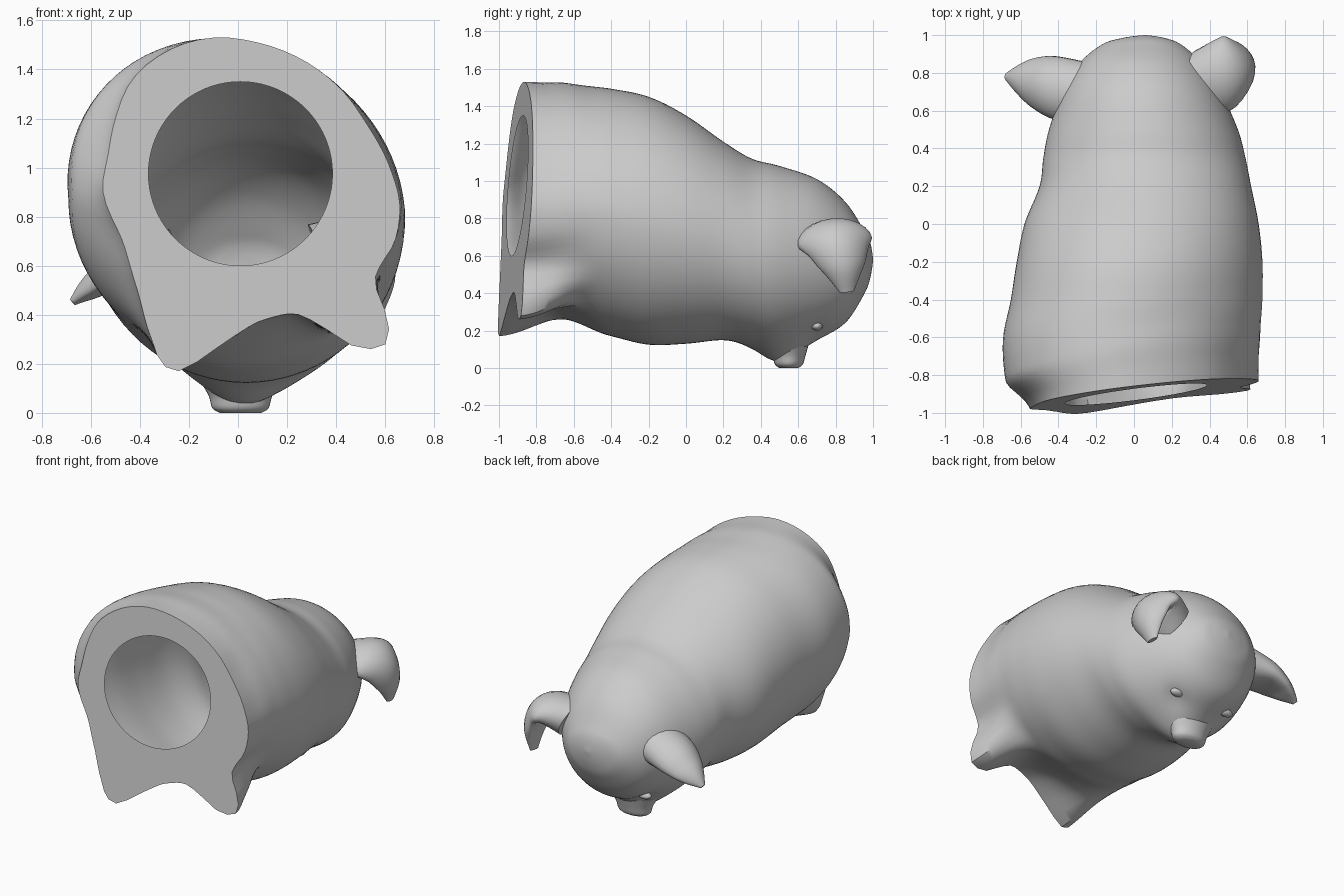
import bpy, bmesh, math
from mathutils import Vector

if "Cube" in bpy.data.objects:
    bpy.data.objects.remove(bpy.data.objects["Cube"])

N = 80


def finish(bm, name, angle=40):
    bmesh.ops.recalc_face_normals(bm, faces=bm.faces)
    mesh = bpy.data.meshes.new(name)
    bm.to_mesh(mesh)
    bm.free()
    ob = bpy.data.objects.new(name, mesh)
    bpy.context.collection.objects.link(ob)
    bpy.ops.object.select_all(action='DESELECT')
    ob.select_set(True)
    bpy.context.view_layer.objects.active = ob
    bpy.ops.object.shade_smooth_by_angle(angle=math.radians(angle))
    return ob


def loft(name, rings, angle=40, open_start=False):
    bm = bmesh.new()
    vs = [[bm.verts.new(p) for p in r] for r in rings]
    n = len(rings[0])
    for a, b in zip(vs, vs[1:]):
        for i in range(n):
            bm.faces.new((a[i], a[(i + 1) % n], b[(i + 1) % n], b[i]))
    if not open_start:
        bm.faces.new(vs[0][::-1])
    bm.faces.new(vs[-1])
    return finish(bm, name, angle)


def spline(keys, steps):
    """Catmull-Rom samples through rows of numbers."""
    k = [keys[0]] + list(keys) + [keys[-1]]
    out = []
    for i in range(1, len(k) - 2):
        for j in range(steps):
            t = j / steps
            out.append([0.5 * (2 * b + (c - a) * t + (2 * a - 5 * b + 4 * c - d) * t * t
                               + (3 * b - a - 3 * c + d) * t ** 3)
                        for a, b, c, d in zip(k[i - 1], k[i], k[i + 1], k[i + 2])])
    return out + [list(keys[-1])]


def fade(v, lo, hi):
    t = min(1, max(0, (v - lo) / (hi - lo)))
    return 1 - t * t * (3 - 2 * t)


# Outline of the flat rear cut (x, z), with two feet and an arch
CX, CZ = 0.08, 0.8
outline = [(0.66, 0.85), (0.62, 1.0), (0.53, 1.17), (0.42, 1.32), (0.28, 1.43), (0.08, 1.51),
           (-0.1, 1.53), (-0.28, 1.48), (-0.43, 1.36), (-0.5, 1.2), (-0.53, 1.05), (-0.55, 0.9),
           (-0.47, 0.7), (-0.41, 0.5), (-0.36, 0.32), (-0.31, 0.2), (-0.24, 0.17), (-0.18, 0.2),
           (-0.05, 0.29), (0.08, 0.37), (0.22, 0.405), (0.33, 0.36), (0.45, 0.28), (0.54, 0.26),
           (0.61, 0.29), (0.61, 0.38), (0.56, 0.52), (0.58, 0.6), (0.64, 0.7)]
polar = sorted((math.atan2(z - CZ, x - CX) % math.tau, math.hypot(x - CX, z - CZ)) for x, z in outline)
polar = [(polar[-1][0] - math.tau, polar[-1][1])] + polar + [(polar[0][0] + math.tau, polar[0][1])]
polar = spline(polar, 6)


def cut_point(a):
    for (a0, r0), (a1, r1) in zip(polar, polar[1:]):
        if a0 <= a <= a1:
            r = r0 + (r1 - r0) * (a - a0) / (a1 - a0)
            return CX + r * math.cos(a), CZ + r * math.sin(a)


def slanted(x, s, z):
    # rear rings lean with the slanted cut, then straighten out
    k = fade(s, -0.982, -0.2)
    return (x, s + k * (0.128 * x + 0.0815 * z), z)


def bump(x, y, cx, cy, wx, wy):
    return math.exp(-((x - cx) / wx) ** 2 - ((y - cy) / wy) ** 2)


angles = [math.tau * i / N for i in range(N)]

# Round opening in the rear face: the body is a thin hollow skin
rings = [[slanted(0.01 + 0.375 * math.cos(a), -0.982, 0.975 + 0.375 * math.sin(a)) for a in angles]]

# Body and head: y, left, right, bottom, top
keys = [(-0.982, -0.64, 0.62, 0.25, 1.53), (-0.8, -0.68, 0.67, 0.25, 1.53), (-0.6, -0.69, 0.675, 0.22, 1.51),
        (-0.4, -0.65, 0.68, 0.17, 1.49), (-0.2, -0.62, 0.68, 0.125, 1.45), (0, -0.58, 0.66, 0.13, 1.35),
        (0.2, -0.5, 0.62, 0.15, 1.21), (0.35, -0.48, 0.59, 0.13, 1.12), (0.5, -0.45, 0.55, 0.11, 1.08),
        (0.7, -0.38, 0.46, 0.16, 1.01), (0.85, -0.29, 0.36, 0.24, 0.89), (0.95, -0.17, 0.25, 0.39, 0.74),
        (0.985, -0.06, 0.16, 0.48, 0.67), (1.0, 0.05, 0.07, 0.57, 0.59)]
for s, xl, xr, zb, zt in spline(keys, 7):
    ring = []
    for a in angles:
        x = (xl + xr) / 2 + (xr - xl) / 2 * math.cos(a)
        dz = (zt - zb) / 2 * math.sin(a)
        x -= 0.11 * max(0, dz) * fade(s, -0.7, 0.3)
        z = (zb + zt) / 2 + dz
        low, right = max(0, -math.sin(a)), max(0, math.cos(a))
        hi = -0.72 + 0.3 * max(low, right) - 0.1 * max(0, -math.cos(a))
        w = fade(s, -1.0, hi) if s > -0.98 else 1
        ox, oz = cut_point(a)
        # muzzle swelling, and shallow eye sockets under the brow
        z -= low * 0.075 * bump(x, s, 0.01, 0.5, 0.2, 0.15)
        z += low * 0.025 * (bump(x, s, 0.22, 0.67, 0.08, 0.06) + bump(x, s, -0.17, 0.67, 0.08, 0.06))
        ring.append(slanted(x + (ox - x) * w, s, z + (oz - z) * w))
    rings.append(ring)
loft("hollow_body", rings, 40, True)


# Floppy cupped ears: x, y, z, half width, half thickness, cupping
def ear(name, keys, side):
    path = spline(keys, 6)
    ring_list = []
    for i, (x, y, z, w, t, cup) in enumerate(path):
        a, b = path[max(0, i - 1)], path[min(len(path) - 1, i + 1)]
        tan = Vector(b[:3]) - Vector(a[:3])
        wide = Vector((-0.1, side, 0.12)).normalized()
        nor = tan.cross(wide).normalized()
        c = Vector((x, y, z))
        ring_list.append([c + wide * w * math.cos(q) + nor * (t * math.sin(q) - cup * math.cos(q) ** 2)
                          for q in (math.tau * j / 24 for j in range(24))])
    loft(name, ring_list, 50)


ear("right_ear", [(0.34, 0.75, 0.65, 0.17, 0.13, 0.0), (0.48, 0.79, 0.71, 0.2, 0.09, 0.03),
                  (0.57, 0.81, 0.66, 0.17, 0.06, 0.05), (0.6, 0.84, 0.54, 0.12, 0.04, 0.04),
                  (0.57, 0.86, 0.41, 0.04, 0.02, 0.0)], 1)
ear("left_ear", [(-0.27, 0.69, 0.62, 0.17, 0.13, 0.0), (-0.44, 0.73, 0.6, 0.165, 0.09, 0.03),
                 (-0.55, 0.755, 0.55, 0.13, 0.06, 0.03), (-0.62, 0.77, 0.5, 0.08, 0.04, 0.02),
                 (-0.675, 0.78, 0.45, 0.02, 0.015, 0.0)], -1)

# Snout pointing down: y, z, half width, half depth
loft("snout", [[(0.01 + rx * math.cos(q), y + ry * math.sin(q), z)
                for q in (math.tau * j / 32 for j in range(32))]
               for y, z, rx, ry in spline([(0.54, 0.14, 0.17, 0.12), (0.55, 0.07, 0.13, 0.09),
                                           (0.55, 0.02, 0.115, 0.075), (0.55, 0.0, 0.085, 0.05)], 4)])


def ball(name, loc, size):
    bm = bmesh.new()
    bmesh.ops.create_uvsphere(bm, u_segments=20, v_segments=12, radius=1)
    for v in bm.verts:
        v.co = Vector([c * s + l for c, s, l in zip(v.co, size, loc)])
    finish(bm, name)


# Eyes
for label, sx in (("left", -1), ("right", 1)):
    ball(label + "_eye", (0.03 + sx * 0.2, 0.7, 0.225), (0.05, 0.03, 0.025))
